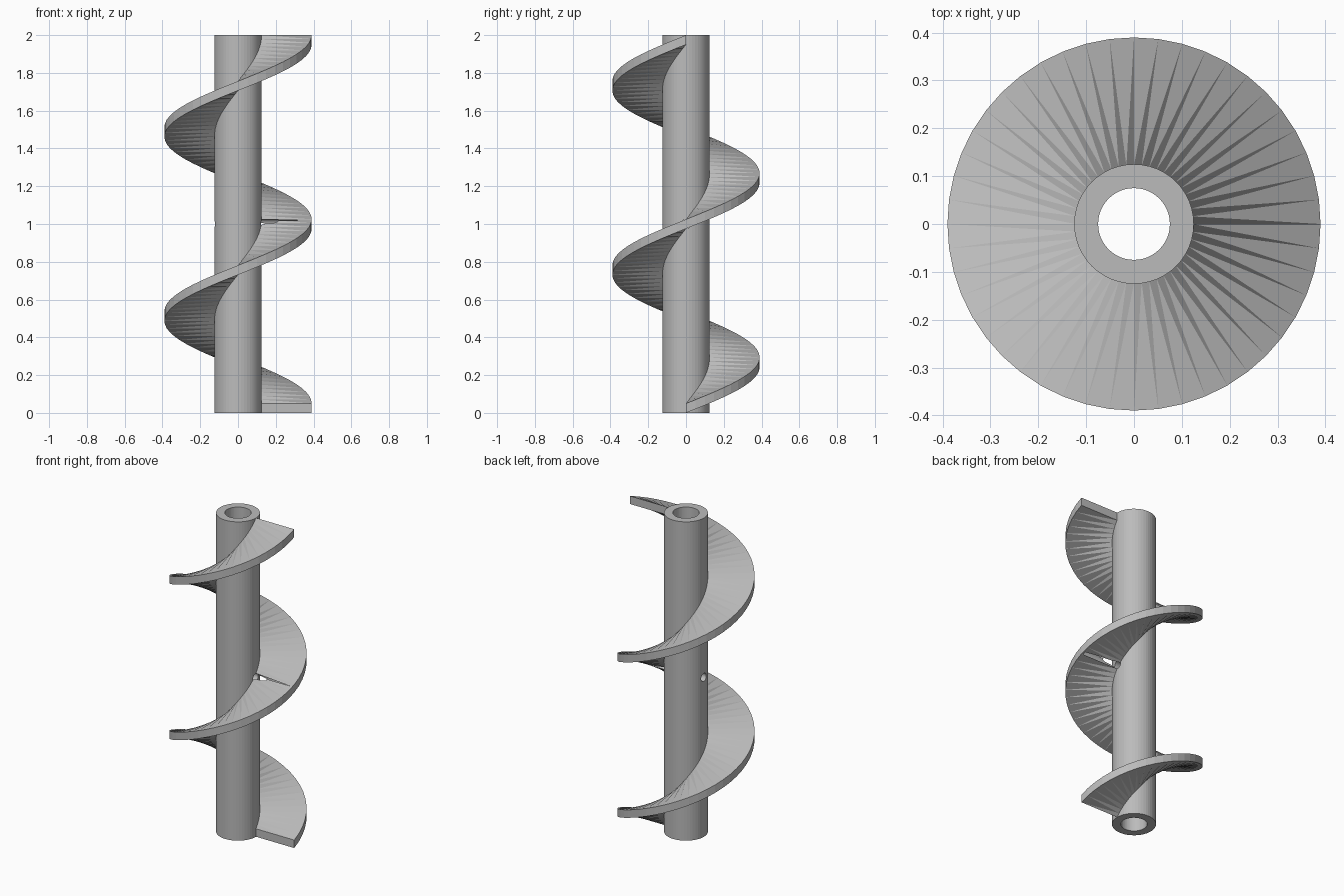
import bpy, bmesh, math
from mathutils import Matrix

if "Cube" in bpy.data.objects:
    bpy.data.objects.remove(bpy.data.objects["Cube"], do_unlink=True)

HEIGHT, THICK, TURNS, SEGS = 2.0, 0.05, 2, 48
R_BORE, R_TUBE, R_FLIGHT = 0.075, 0.125, 0.39

steel = bpy.data.materials.new("grey steel")
steel.use_nodes = True
GREY = (0.5, 0.5, 0.5, 1)
steel.diffuse_color = GREY
steel.node_tree.nodes["Principled BSDF"].inputs["Base Color"].default_value = GREY


def make_object(name, bm):
    bmesh.ops.recalc_face_normals(bm, faces=bm.faces)
    mesh = bpy.data.meshes.new(name)
    bm.to_mesh(mesh)
    bm.free()
    mesh.materials.append(steel)
    obj = bpy.data.objects.new(name, mesh)
    bpy.context.collection.objects.link(obj)
    return obj


def ring_point(bm, radius, angle, z):
    return bm.verts.new((radius * math.cos(angle), radius * math.sin(angle), z))


# Hollow central tube: a rectangular section swept around the axis
bm = bmesh.new()
section = [(R_BORE, 0), (R_TUBE, 0), (R_TUBE, HEIGHT), (R_BORE, HEIGHT)]
rings = [[ring_point(bm, r, math.tau * i / SEGS, z) for r, z in section]
         for i in range(SEGS)]
for i in range(SEGS):
    a, b = rings[i], rings[(i + 1) % SEGS]
    for k in range(4):
        n = (k + 1) % 4
        bm.faces.new((a[k], b[k], b[n], a[n]))
tube = make_object("central_tube", bm)

# Spiral flight: a flat radial section climbing around the tube
bm = bmesh.new()
steps = TURNS * SEGS
rise = (HEIGHT - THICK) / steps
inner = R_TUBE - 0.003
section = [(inner, 0), (R_FLIGHT, 0), (R_FLIGHT, THICK), (inner, THICK)]
rings = [[ring_point(bm, r, math.tau * i / SEGS, z + rise * i) for r, z in section]
         for i in range(steps + 1)]
for a, b in zip(rings, rings[1:]):
    for k in range(4):
        n = (k + 1) % 4
        if k in (0, 2):  # twisted faces split so the narrow spike meets the tube
            i0, o0, i1, o1 = (a[k], a[n], b[k], b[n]) if k == 0 else (a[n], a[k], b[n], b[k])
            bm.faces.new((i0, i1, o0))
            bm.faces.new((i1, o1, o0))
        else:
            bm.faces.new((a[k], b[k], b[n], a[n]))
bm.faces.new(rings[0])
bm.faces.new(rings[-1])
flight = make_object("spiral_flight", bm)

# Cross pin hole drilled through the tube and along the flight at mid height
bm = bmesh.new()
bmesh.ops.create_cone(bm, cap_ends=True, segments=24, radius1=0.025, radius2=0.025,
                      depth=0.75, matrix=Matrix.Translation((0, 0, HEIGHT / 2))
                      @ Matrix.Rotation(math.pi / 2, 4, "Y"))
drill = make_object("pin_hole_cutter", bm)
drill.hide_render = True
for obj in (tube, flight):
    cut = obj.modifiers.new("pin_hole", "BOOLEAN")
    cut.operation = "DIFFERENCE"
    cut.solver = "EXACT"
    cut.object = drill
bpy.context.view_layer.update()
deps = bpy.context.evaluated_depsgraph_get()
for obj, mesh in [(o, bpy.data.meshes.new_from_object(o.evaluated_get(deps)))
                  for o in (tube, flight)]:
    obj.modifiers.clear()
    obj.data = mesh
bpy.data.objects.remove(drill, do_unlink=True)
